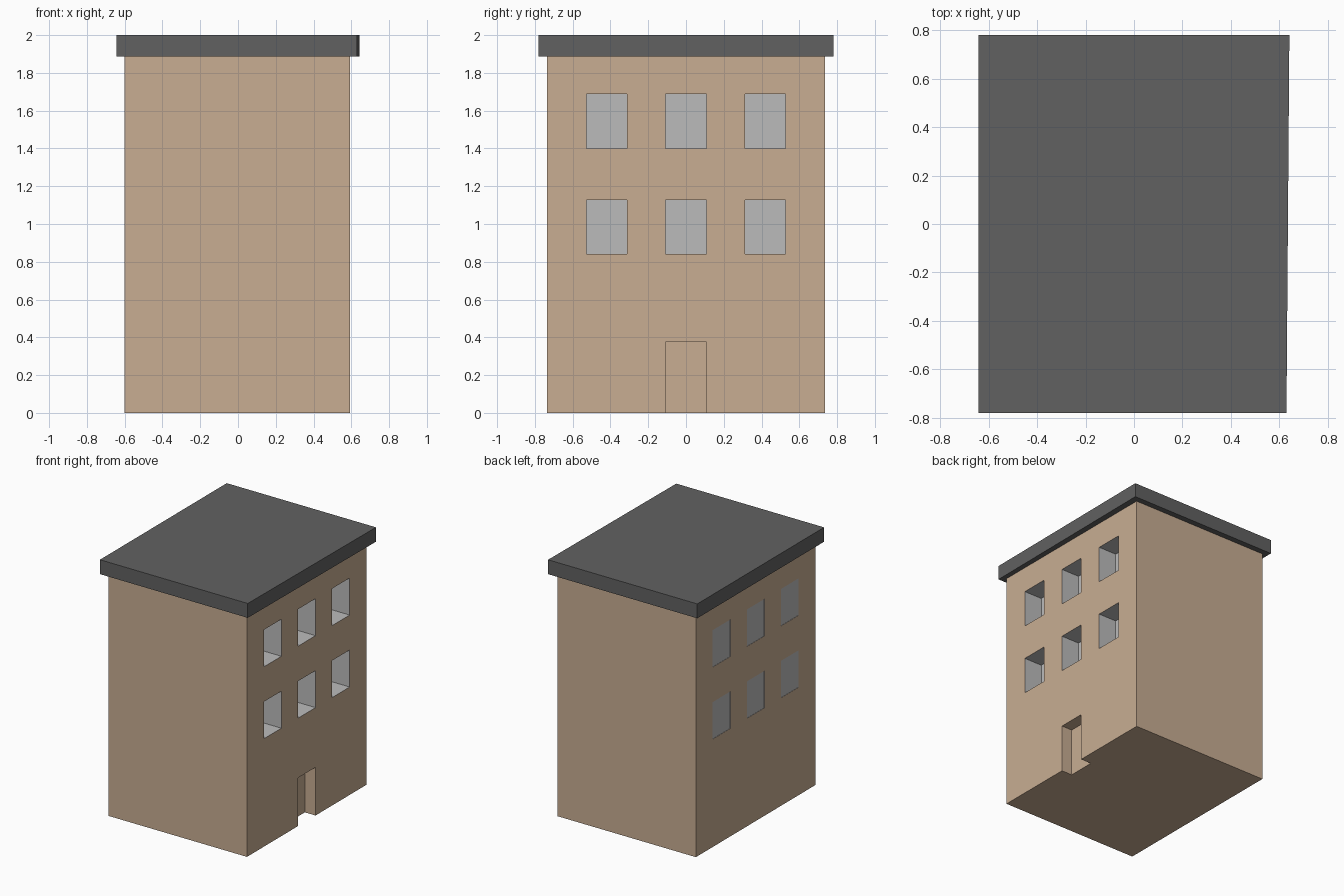
import bpy, bmesh

if "Cube" in bpy.data.objects:
    bpy.data.objects.remove(bpy.data.objects["Cube"])


def material(name, rgb):
    m = bpy.data.materials.new(name)
    m.diffuse_color = (*rgb, 1)
    m.use_nodes = True
    m.node_tree.nodes["Principled BSDF"].inputs["Base Color"].default_value = m.diffuse_color
    return m


wall = material("wall_tan", (0.58, 0.42, 0.29))
pane = material("pane_grey", (0.5, 0.5, 0.5))
slate = material("roof_dark", (0.12, 0.12, 0.12))


def boxes(name, extents, mats, index=0):
    """One object holding a box for each (x0, x1, y0, y1, z0, z1)."""
    bm = bmesh.new()
    for x0, x1, y0, y1, z0, z1 in extents:
        for v in bmesh.ops.create_cube(bm, size=1)["verts"]:
            v.co = (x1 if v.co.x > 0 else x0,
                    y1 if v.co.y > 0 else y0,
                    z1 if v.co.z > 0 else z0)
    for f in bm.faces:
        f.material_index = index
    mesh = bpy.data.meshes.new(name)
    bm.to_mesh(mesh)
    bm.free()
    for m in mats:
        mesh.materials.append(m)
    ob = bpy.data.objects.new(name, mesh)
    bpy.context.collection.objects.link(ob)
    return ob


def cut(target, cutter):
    mod = target.modifiers.new("cut", "BOOLEAN")
    mod.operation = "DIFFERENCE"
    mod.solver = "EXACT"
    mod.object = cutter
    bpy.context.view_layer.objects.active = target
    bpy.ops.object.modifier_apply(modifier=mod.name)
    bpy.data.objects.remove(cutter)


# Building walls
body = boxes("building_walls", [(-0.6, 0.592, -0.735, 0.735, 0, 1.89)], [wall, pane])

# Windows: deep recesses on the right wall, flush panes on the left wall
openings = []
for y in (-0.42, 0, 0.42):
    for z in (0.84, 1.40):
        for x0, x1 in ((0.436, 0.7), (-0.7, -0.598)):
            openings.append((x0, x1, y - 0.108, y + 0.108, z, z + 0.288))
cut(body, boxes("window_cutter", openings, [wall, pane], 1))

# Shallow doorway, open at the ground
cut(body, boxes("door_cutter", [(0.5, 0.7, -0.108, 0.108, -0.1, 0.375)], [wall, pane]))

# Flat overhanging roof with its right edge slightly out of square
roof = boxes("roof_slab", [(-0.643, 0.642, -0.78, 0.78, 1.888, 2)], [slate])
for v in roof.data.vertices:
    if v.co.x > 0 and v.co.y < 0:
        v.co.x = 0.63
